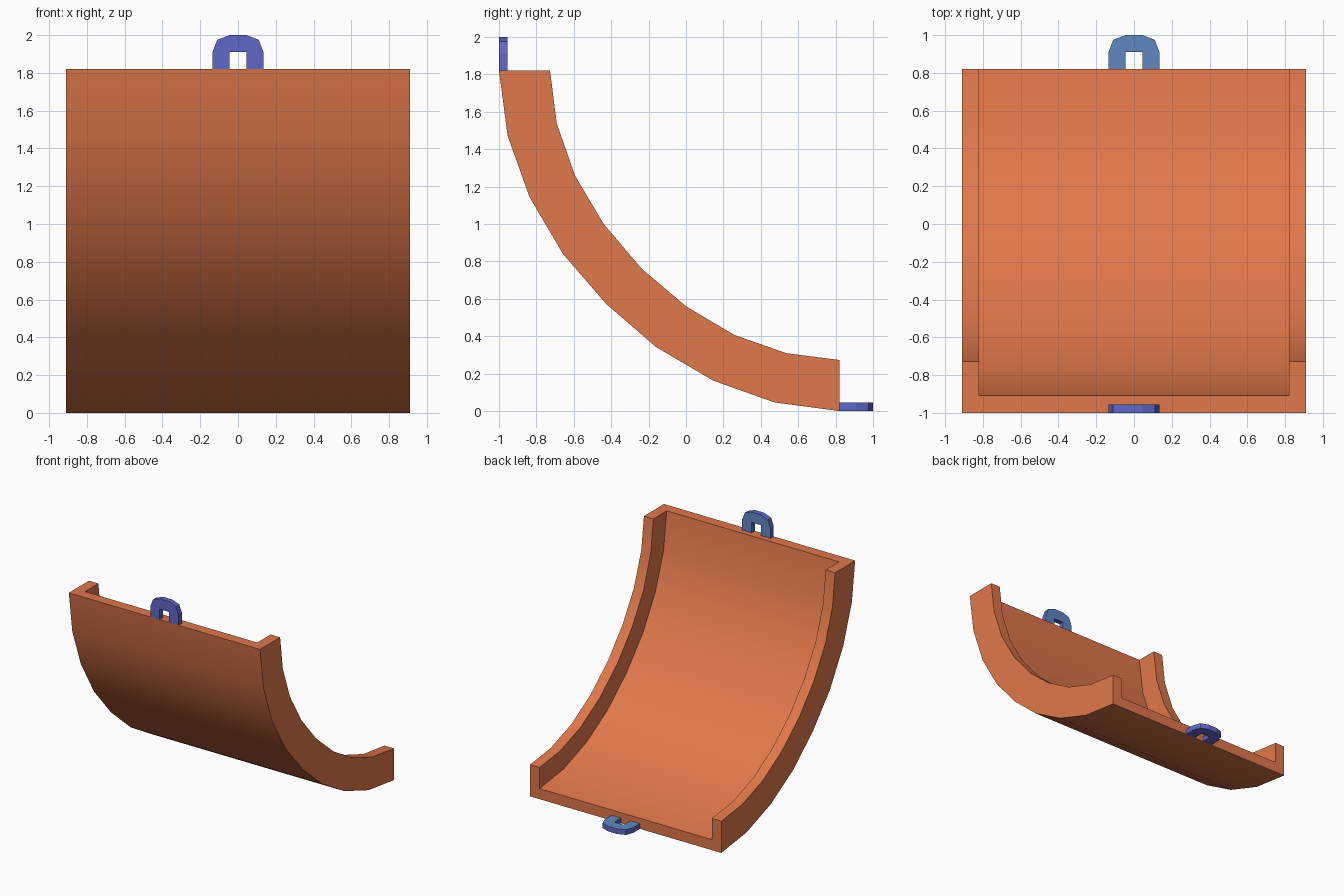
import bpy, bmesh, math
from mathutils import Vector

if "Cube" in bpy.data.objects:
    bpy.data.objects.remove(bpy.data.objects["Cube"])


def material(name, rgb):
    m = bpy.data.materials.new(name)
    m.diffuse_color = (*rgb, 1)
    m.use_nodes = True
    m.node_tree.nodes["Principled BSDF"].inputs["Base Color"].default_value = m.diffuse_color
    return m


ORANGE = material("orange", (0.745, 0.188, 0.069))
PURPLE = material("violet_blue", (0.114, 0.136, 0.565))
BLUE = material("light_blue", (0.117, 0.246, 0.539))


def sweep(name, rings, mats):
    """Closed cross-sections joined into a solid with end caps."""
    bm = bmesh.new()
    vs = [[bm.verts.new(p) for p in ring] for ring in rings]
    n = len(vs[0])
    for a, b in zip(vs, vs[1:]):
        for i in range(n):
            j = (i + 1) % n
            bm.faces.new((a[i], a[j], b[j], b[i]))
    bm.faces.new(vs[0])
    bm.faces.new(vs[-1])
    bmesh.ops.recalc_face_normals(bm, faces=bm.faces)
    mesh = bpy.data.meshes.new(name)
    bm.to_mesh(mesh)
    bm.free()
    for m in mats:
        mesh.materials.append(m)
    ob = bpy.data.objects.new(name, mesh)
    bpy.context.collection.objects.link(ob)
    return ob


# Curved channel: half arcs measured back from the corner (0.82, 1.82), mirrored on the diagonal
def arc(half):
    pts = half + [(b, a) for a, b in reversed(half[:-1])]
    return [Vector((0.82 - a, 1.82 - b)) for a, b in pts]


outer = arc([(1.82, 0), (1.774, 0.347), (1.657, 0.675), (1.478, 0.98), (1.247, 1.247)])
rim = arc([(1.547, 0), (1.511, 0.283), (1.413, 0.562), (1.26, 0.82), (1.058, 1.058)])
section = [(-0.91, 0), (0.91, 0), (0.91, 1), (0.82, 1),
           (0.82, 1 / 3), (-0.82, 1 / 3), (-0.82, 1), (-0.91, 1)]
rings = []
for o, r in zip(outer, rim):
    rings.append([(x, *o.lerp(r, t)) for x, t in section])
channel = sweep("curved_channel", rings, [ORANGE])
bpy.context.view_layer.objects.active = channel
channel.select_set(True)
bpy.ops.object.shade_smooth_by_angle(angle=math.radians(30))

# Hooks: flat arch plates, one upright at the top edge, one lying at the bottom edge
half = [(0.045, 0), (0.135, 0), (0.135, 0.09), (0.11, 0.155), (0.045, 0.18)]
arch = ([(0.045, 0.09)] + half + [(-x, h) for x, h in reversed(half)] + [(-0.045, 0.09)])
upright = [[(x, y, 1.82 + h) for x, h in arch] for y in (-1, -0.955)]
lying = [[(x, 0.82 + h, z) for x, h in arch] for z in (0, 0.045)]
for name, rings, axis in (("top_hook", upright, 1), ("bottom_hook", lying, 2)):
    hook = sweep(name, rings, [PURPLE, BLUE])
    # the broad face on the inside of the curve is light blue
    for f in hook.data.polygons:
        if len(f.vertices) > 4 and f.normal[axis] > 0.9:
            f.material_index = 1
